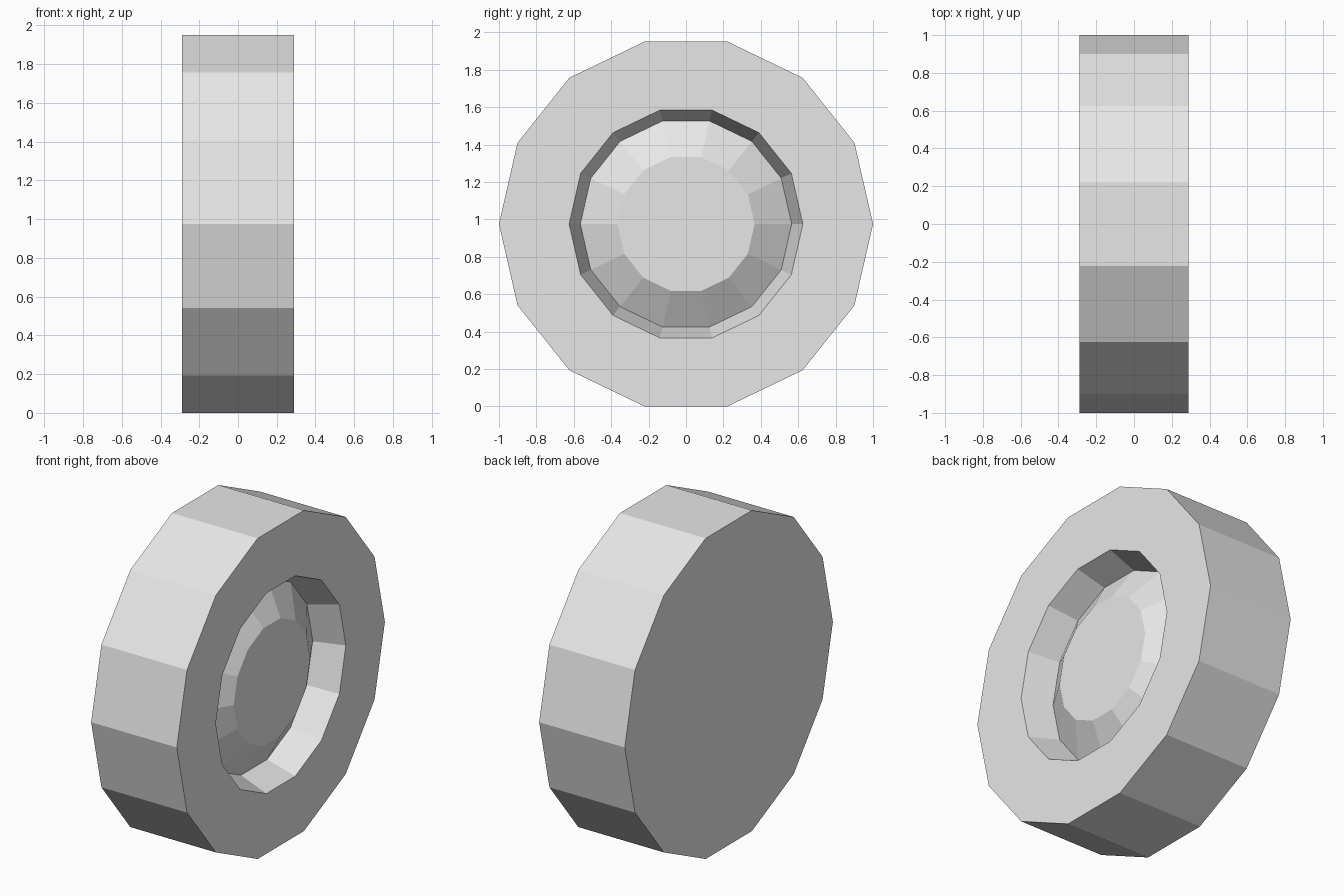
import bpy
import bmesh
from math import cos, sin, pi

SIDES = 14
HALF_WIDTH = 0.288
AXLE_Z = cos(pi / SIDES)  # wheel rests on a flat side

cube = bpy.data.objects.get("Cube")
if cube:
    bpy.data.objects.remove(cube, do_unlink=True)


def make_material(name, colour):
    mat = bpy.data.materials.new(name)
    mat.use_nodes = True
    mat.diffuse_color = colour
    mat.node_tree.nodes["Principled BSDF"].inputs["Base Color"].default_value = colour
    return mat


def lathe(name, profile, mat, cap_start=False, cap_end=False):
    """Revolve (x, radius) points around the axle into flat-sided bands."""
    bm = bmesh.new()
    rings = []
    for x, r in profile:
        angles = [2 * pi * i / SIDES for i in range(SIDES)]
        rings.append([bm.verts.new((x, r * cos(a), r * sin(a))) for a in angles])
    for a, b in zip(rings, rings[1:]):
        for i in range(SIDES):
            j = (i + 1) % SIDES
            bm.faces.new((a[i], a[j], b[j], b[i]))
    if cap_start:
        bm.faces.new(rings[0][::-1])
    if cap_end:
        bm.faces.new(rings[-1])
    mesh = bpy.data.meshes.new(name)
    bm.to_mesh(mesh)
    bm.free()
    mesh.materials.append(mat)
    obj = bpy.data.objects.new(name, mesh)
    obj.location.z = AXLE_Z
    bpy.context.collection.objects.link(obj)
    return obj


grey = make_material("light_grey", (0.8, 0.8, 0.8, 1))

# Tyre: closed back, tread, outer sidewall and tapered recess wall
base_x = HALF_WIDTH - 0.18
lathe("tyre", [(-HALF_WIDTH, 1), (HALF_WIDTH, 1), (HALF_WIDTH, 0.625), (base_x, 0.565)],
      grey, cap_start=True)

# Hub: raised cone with a flat cap inside the recess
lathe("hub", [(base_x, 0.565), (HALF_WIDTH - 0.06, 0.367)], grey, cap_end=True)
